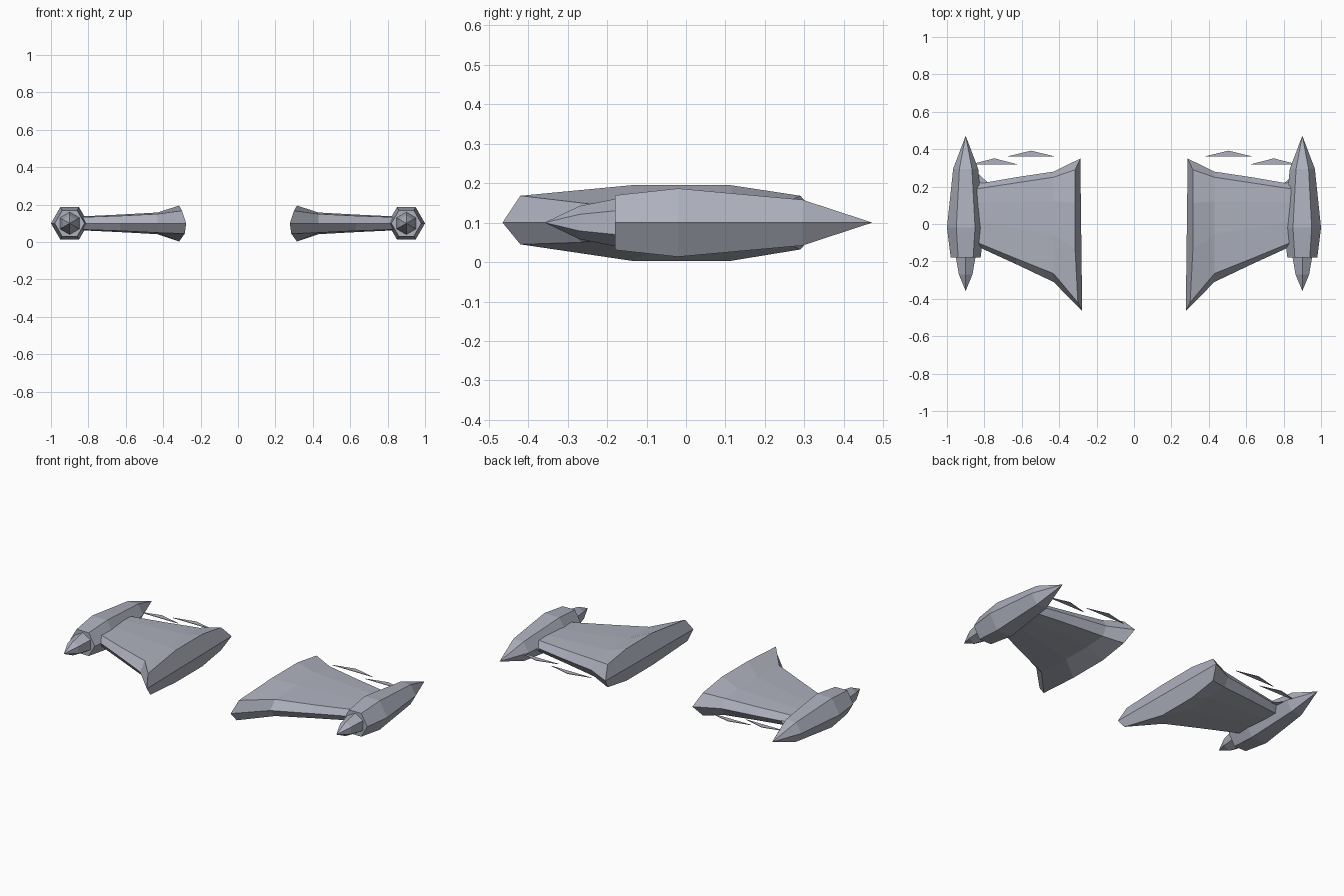
import bpy, bmesh, math
from mathutils import Vector

cube = bpy.data.objects.get("Cube")
if cube:
    bpy.data.objects.remove(cube, do_unlink=True)

hull = bpy.data.materials.new("blue_grey_metal")
hull.use_nodes = True
COLOUR = (0.42, 0.44, 0.51, 1)
hull.diffuse_color = COLOUR
hull.node_tree.nodes["Principled BSDF"].inputs["Base Color"].default_value = COLOUR
MID = 0.1  # height of the centre plane


def finish(name, bm):
    bmesh.ops.recalc_face_normals(bm, faces=bm.faces)
    mesh = bpy.data.meshes.new(name)
    bm.to_mesh(mesh)
    bm.free()
    mesh.materials.append(hull)
    obj = bpy.data.objects.new(name, mesh)
    bpy.context.collection.objects.link(obj)
    return obj


def bridge(bm, a, b):
    n = len(a)
    for i in range(n):
        j = (i + 1) % n
        bm.faces.new((a[i], a[j], b[j], b[i]))


def spindle(name, x, rings, tip_y, turn):
    """Six-sided body along y, capped at its first ring and pointed at tip_y."""
    bm = bmesh.new()
    loops = []
    for y, r in rings:
        angles = [turn + k * math.pi / 3 for k in range(6)]
        loops.append([bm.verts.new((x + r * math.cos(a), y, MID + r * math.sin(a)))
                      for a in angles])
    for a, b in zip(loops, loops[1:]):
        bridge(bm, a, b)
    bm.faces.new(loops[0])
    tip = bm.verts.new((x, tip_y, MID))
    for i in range(6):
        bm.faces.new((loops[-1][i], loops[-1][(i + 1) % 6], tip))
    return finish(name, bm)


def wing_ring(bm, side, x, front, rim_front, rim_back, back, rim_h, mid_h):
    """Closed section: sharp front and back edges, domed top and bottom."""
    ys = [rim_front + (rim_back - rim_front) * t for t in (0, 0.4, 0.75, 1)]
    hs = (rim_h, mid_h, mid_h, rim_h)
    points = [(front, 0)] + list(zip(ys, hs)) + [(back, 0)]
    points += [(y, -h) for y, h in reversed(list(zip(ys, hs)))]
    return [bm.verts.new((side * x, y, MID + h)) for y, h in points]


def wing(name, side):
    bm = bmesh.new()
    sections = [
        (0.315, -0.465, -0.42, 0.29, 0.35, 0.068, 0.095),
        (0.43, -0.31, -0.265, 0.25, 0.28, 0.05, 0.058),
        (0.63, -0.215, -0.185, 0.22, 0.25, 0.04, 0.047),
        (0.86, -0.11, -0.09, 0.185, 0.21, 0.032, 0.036),
    ]
    loops = [wing_ring(bm, side, *s) for s in sections]
    # the root bows inward to a sharp ridge, swept further at the front
    root = loops[0]
    root[0].co.x, root[5].co.x = side * 0.277, side * 0.287
    root[1].co.x, root[9].co.x = side * 0.3, side * 0.285
    root[7].co.z = root[8].co.z = 0.003
    root[9].co.z = 0.045
    for a, b in zip(loops, loops[1:]):
        bridge(bm, a, b)
    bm.faces.new(root[:6])
    bm.faces.new(root[5:] + root[:1])
    bm.faces.new(loops[-1])
    return finish(name, bm)


def flap(name, x, y, half_width, depth, thickness=0.003):
    """Thin triangular plate lying flat behind the wing."""
    bm = bmesh.new()
    outline = [(x - half_width, y), (x + half_width, y), (x, y + depth)]
    low, high = [[bm.verts.new((px, py, MID + dz)) for px, py in outline]
                 for dz in (-thickness / 2, thickness / 2)]
    bridge(bm, low, high)
    bm.faces.new(low)
    bm.faces.new(high)
    return finish(name, bm)


for label, side in (("left", 1), ("right", -1)):
    wing(label + "_wing", side)
    # engine pod with a flat front and a long pointed tail
    spindle(label + "_pod", side * 0.9,
            [(-0.18, 0.08), (-0.02, 0.1), (0.295, 0.067)], 0.472, 0)
    # slim nose cone, turned so its corners point up and down
    spindle(label + "_pod_nose", side * 0.9,
            [(-0.17, 0.062), (-0.27, 0.042)], -0.358, math.pi / 6)
    # floating trailing flaps
    flap(label + "_inner_flap", 0.505 if side > 0 else -0.55, 0.36, 0.132, 0.032)
    flap(label + "_outer_flap", side * 0.747, 0.318, 0.128, 0.033)
    flap(label + "_tip_fillet", side * (0.87 if side > 0 else 0.845), 0.22, 0.065, 0.06)
